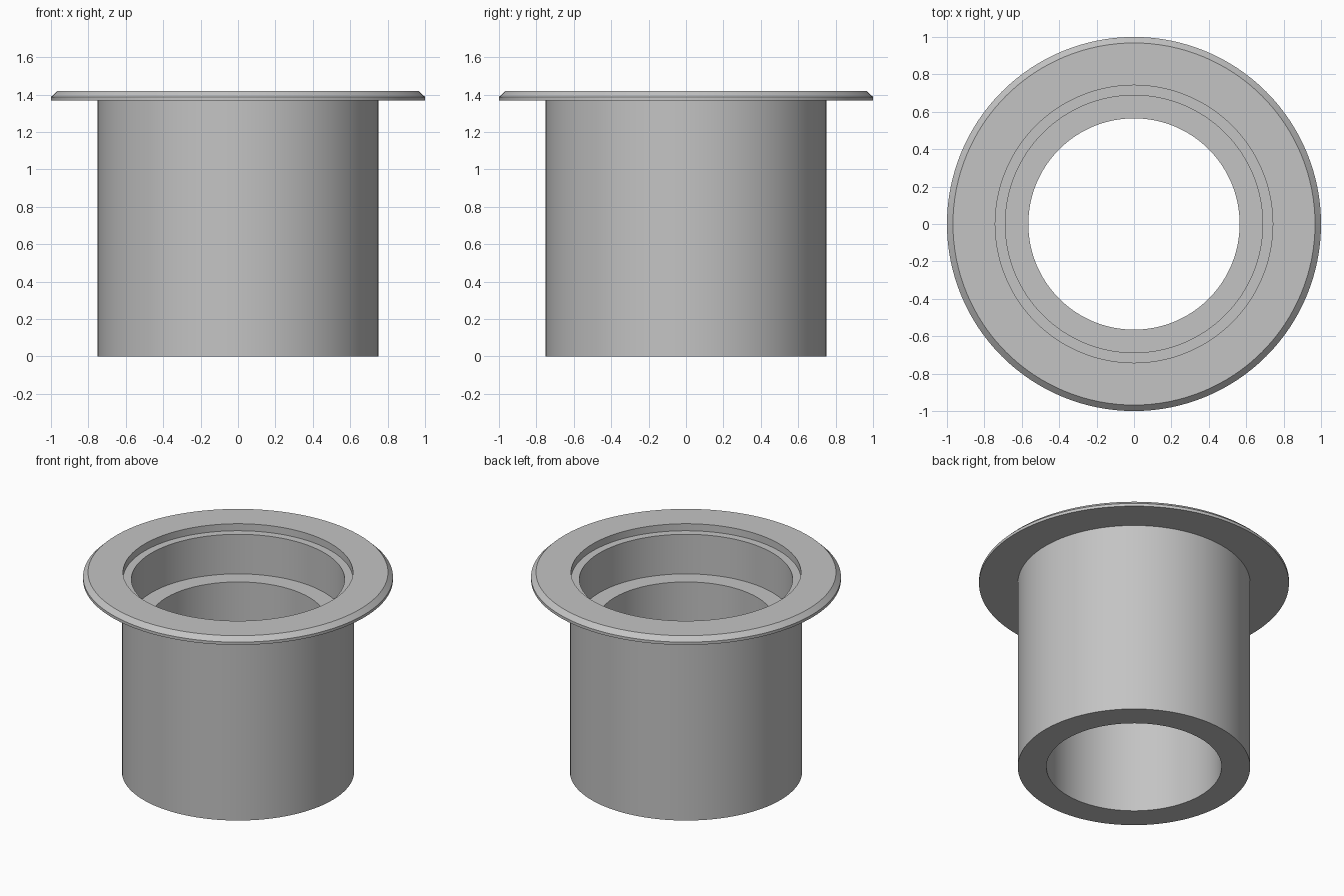
import bpy
import bmesh
import math

cube = bpy.data.objects.get("Cube")
if cube:
    bpy.data.objects.remove(cube, do_unlink=True)

SEGMENTS = 128

grey = bpy.data.materials.new("plain_grey")
grey.use_nodes = True
colour = (0.55, 0.55, 0.55, 1.0)
grey.diffuse_color = colour
grey.node_tree.nodes["Principled BSDF"].inputs["Base Color"].default_value = colour


def lathe(name, profile, material):
    """Revolve a closed (radius, height) profile around the z axis."""
    bm = bmesh.new()
    rings = []
    for radius, height in profile:
        ring = []
        for i in range(SEGMENTS):
            a = math.tau * i / SEGMENTS
            ring.append(bm.verts.new((radius * math.cos(a), radius * math.sin(a), height)))
        rings.append(ring)
    for k, lower in enumerate(rings):
        upper = rings[(k + 1) % len(rings)]
        for i in range(SEGMENTS):
            j = (i + 1) % SEGMENTS
            bm.faces.new((lower[i], lower[j], upper[j], upper[i]))
    bmesh.ops.recalc_face_normals(bm, faces=bm.faces)
    mesh = bpy.data.meshes.new(name)
    bm.to_mesh(mesh)
    bm.free()
    mesh.materials.append(material)
    obj = bpy.data.objects.new(name, mesh)
    bpy.context.collection.objects.link(obj)
    bpy.ops.object.select_all(action="DESELECT")
    obj.select_set(True)
    bpy.context.view_layer.objects.active = obj
    bpy.ops.object.shade_smooth_by_angle(angle=math.radians(25))
    return obj


# Sleeve, chamfered flange, shallow seat and stepped bore in one turned piece
lathe("flanged_sleeve", [
    (0.565, 0.0), (0.75, 0.0),                               # bottom rim
    (0.75, 1.367), (1.0, 1.367), (1.0, 1.387), (0.968, 1.418),  # flange
    (0.742, 1.418), (0.742, 1.368),                          # seat
    (0.688, 1.368), (0.688, 1.086), (0.565, 1.086),          # stepped bore
], grey)
